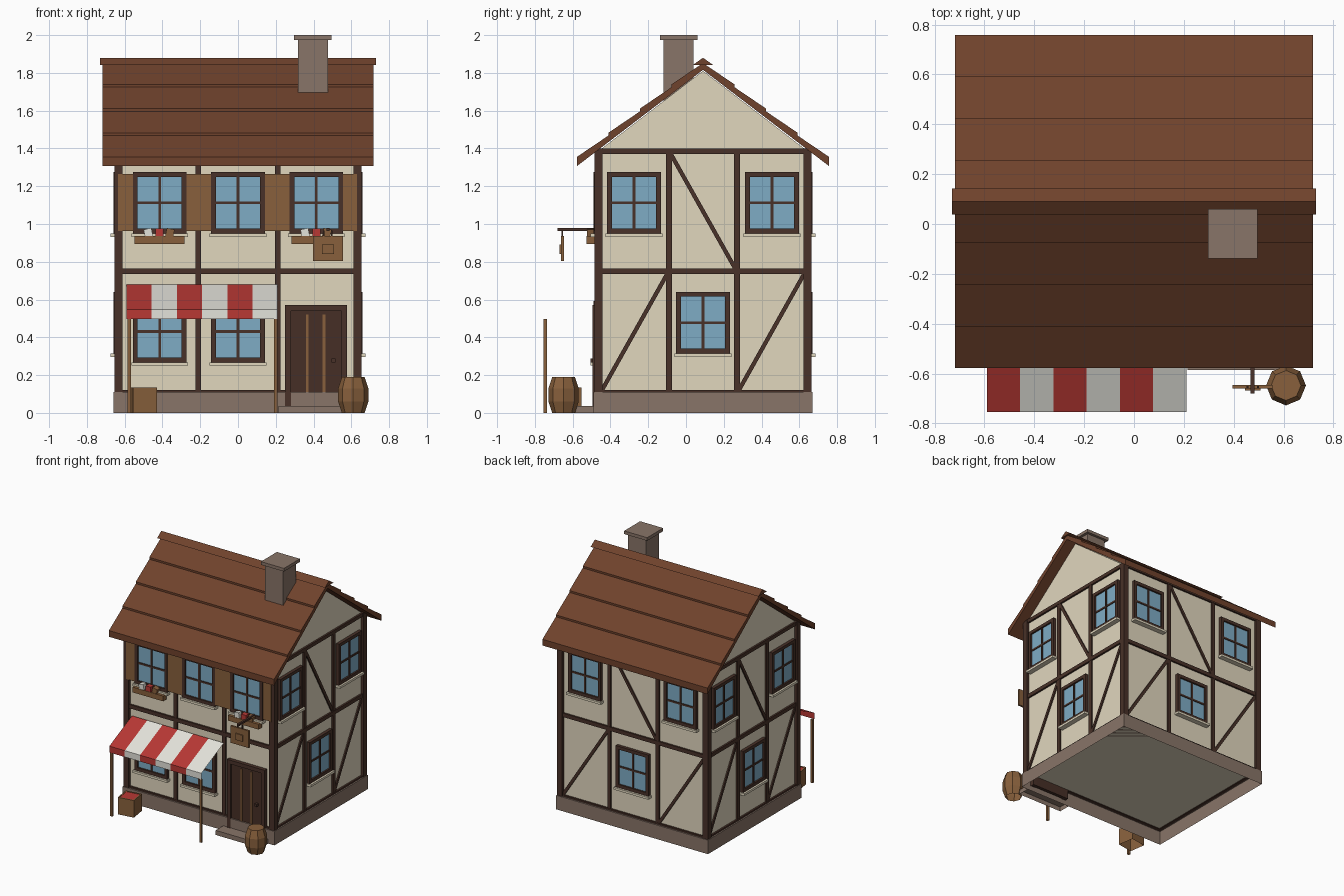
import bpy, bmesh, math
from mathutils import Matrix, Vector

if "Cube" in bpy.data.objects:
    bpy.data.objects.remove(bpy.data.objects["Cube"], do_unlink=True)


def material(name, *rgb):
    lin = [((c / 255 + 0.055) / 1.055) ** 2.4 for c in rgb] + [1]
    m = bpy.data.materials.new(name)
    m.use_nodes = True
    m.diffuse_color = lin
    m.node_tree.nodes["Principled BSDF"].inputs["Base Color"].default_value = lin
    return m


PLASTER = material("plaster", 225, 215, 190)
TIMBER = material("dark timber", 72, 49, 40)
DOOR = material("door brown", 70, 47, 38)
ROOF = material("roof tile", 111, 66, 44)
STONE = material("stone", 137, 117, 104)
GLASS = material("glass blue", 126, 172, 197)
WOOD = material("light wood", 136, 96, 60)
RED = material("red", 184, 56, 52)
WHITE = material("white", 228, 227, 219)

HX, HY, CY = 0.635, 0.555, 0.09   # wall half sizes and house centre
I = Matrix()


def finish(name, bm, *mats):
    bmesh.ops.recalc_face_normals(bm, faces=bm.faces)
    # parts standing on the ground are open underneath
    ground = [f for f in bm.faces if all(v.co.z < .001 for v in f.verts)]
    bmesh.ops.delete(bm, geom=ground, context="FACES")
    me = bpy.data.meshes.new(name)
    bm.to_mesh(me)
    bm.free()
    for m in mats:
        me.materials.append(m)
    ob = bpy.data.objects.new(name, me)
    bpy.context.collection.objects.link(ob)
    return ob


def boxes(name, mat, items, M=I):
    """One object made of boxes given as (x0, x1, y0, y1, z0, z1)."""
    bm = bmesh.new()
    for x0, x1, y0, y1, z0, z1 in items:
        mid = Vector((x0 + x1, y0 + y1, z0 + z1)) / 2
        size = Matrix.Diagonal((x1 - x0, y1 - y0, z1 - z0, 1))
        bmesh.ops.create_cube(bm, size=1, matrix=M @ Matrix.Translation(mid) @ size)
    return finish(name, bm, mat)


def prism(name, mat, profile, x0, x1):
    """Extrude a (y, z) profile along x."""
    bm = bmesh.new()
    face = bm.faces.new([bm.verts.new((x0, y, z)) for y, z in profile])
    ext = bmesh.ops.extrude_face_region(bm, geom=[face], use_keep_orig=True)["geom"]
    moved = [v for v in ext if isinstance(v, bmesh.types.BMVert)]
    bmesh.ops.translate(bm, verts=moved, vec=(x1 - x0, 0, 0))
    return finish(name, bm, mat)


def wall_matrix(turn, depth):
    """Wall frame: x runs along the wall, -y points outward."""
    return (Matrix.Translation((0, CY, 0)) @ Matrix.Rotation(math.radians(turn), 4, "Z")
            @ Matrix.Translation((0, -depth, 0)))


def window(M, name, u, z):
    w, h, t = 0.142, 0.325, 0.025
    boxes(name + "_glass", GLASS, [(u - w + .01, u + w - .01, -.012, .01, z + .01, z + h - .01)], M)
    c = z + h / 2
    boxes(name + "_frame", TIMBER, [
        (u - w, u - w + t, -.025, .01, z, z + h), (u + w - t, u + w, -.025, .01, z, z + h),
        (u - w + t, u + w - t, -.025, .01, z, z + t),
        (u - w + t, u + w - t, -.025, .01, z + h - t, z + h),
        (u - .007, u + .007, -.019, 0, z + t, z + h - t),
        (u - w + t, u + w - t, -.018, 0, c - .007, c + .007)], M)
    boxes(name + "_sill", PLASTER, [(u - .15, u + .15, -.04, .01, z - .018, z)], M)


def brace(M, name, a, b):
    d = Vector((b[0] - a[0], 0, b[1] - a[1]))
    R = (Matrix.Translation(((a[0] + b[0]) / 2, 0, (a[1] + b[1]) / 2))
         @ Matrix.Rotation(-math.atan2(d.z, d.x), 4, "Y"))
    h = d.length / 2
    boxes(name, TIMBER, [(-h, h, -.01, .01, -.011, .011)], M @ R)


# House body
boxes("foundation", STONE, [(-.66, .66, CY - .58, CY + .58, 0, .11)])
boxes("walls", PLASTER, [(-HX, HX, CY - HY, CY + HY, .11, 1.385)])
prism("gable", PLASTER, [(CY - HY, 1.385), (CY + HY, 1.385), (CY, 1.811)], -HX, HX)
boxes("corner_posts", TIMBER, [
    (sx * .633 - .022, sx * .633 + .022, CY + sy * .553 - .022, CY + sy * .553 + .022, .11, 1.39)
    for sx in (-1, 1) for sy in (-1, 1)])

# Timber framing and windows on all four walls
walls = {"front": (0, HY, HX, .21, .415), "left": (90, HX, HY, .18, .365),
         "back": (180, HY, HX, .21, .415), "right": (270, HX, HY, .18, .365)}
for side, (turn, depth, half, post, win) in walls.items():
    M = wall_matrix(turn, depth)
    boxes(side + "_beams", TIMBER, [(-half, half, -.014, .01, z - t, z + t)
                                    for z, t in ((.114, .008), (.75, .015), (1.385, .014))], M)
    boxes(side + "_posts", TIMBER, [(u - .015, u + .015, -.012, .01, .11, 1.385)
                                    for u in (-post, post)], M)
    if side == "front":
        uppers, lowers, low = (-win, 0, win), (-win, 0), .268
    else:
        uppers, lowers, low = (-win, win), (0,), .315
        brace(M, side + "_brace_top", (-post + .01, 1.37), (post - .01, .765))
        brace(M, side + "_brace_low_a", (-half + .02, .12), (-post - .01, .735))
        brace(M, side + "_brace_low_b", (post + .01, .12), (half - .02, .735))
    for i, u in enumerate(uppers):
        window(M, f"{side}_upper_window_{i}", u, .95)
    for i, u in enumerate(lowers):
        window(M, f"{side}_lower_window_{i}", u, low)

# Stepped roof, ridge cap and chimney
rows, run, rise = 4, .167, .128
half_top = []
for k in range(rows):
    half_top += [((k - rows) * run, 1.355 + k * rise), ((k + 1 - rows) * run, 1.468 + k * rise)]
left = [(CY + y, z) for y, z in half_top]
right = [(CY - y, z) for y, z in reversed(half_top[:-1])]
eave = rows * run
prism("roof", ROOF, [(CY - eave, 1.306)] + left + right + [(CY + eave, 1.306), (CY, 1.816)], -.718, .718)
prism("ridge_cap", ROOF, [(CY - .052, 1.843), (CY + .052, 1.843), (CY, 1.88)], -.73, .73)
boxes("chimney", STONE, [(.318, .476, -.118, .04, 1.64, 1.98), (.296, .496, -.138, .06, 1.975, 2)])

# Front shutters
F = wall_matrix(0, HY)
boxes("shutters", WOOD, [(a, b, -.022, 0, .962, 1.265) for a, b in
                         ((-.635, -.557), (-.273, -.142), (.142, .273), (.557, .63))], F)

# Flower boxes
for side, u in (("right", -.415), ("left", .415)):
    boxes(side + "_flower_box", WOOD, [(u - .133, u + .133, -.062, -.02, .895, .936)], F)
    for i, (dx, mat) in enumerate(((-.06, WHITE), (0, RED), (.055, WOOD))):
        turn = Matrix.Rotation(.2 * (i - 1), 4, "Y")
        boxes(f"{side}_flower_{i}", mat, [(-.021, .021, -.018, .018, -.021, .021)],
              F @ Matrix.Translation((u + dx, -.041, .954)) @ turn)

# Door, planks, knob and step
boxes("door_frame", TIMBER, [(.25, .28, -.03, .01, .036, .57), (.547, .578, -.03, .01, .036, .57),
                             (.28, .547, -.03, .01, .54, .57)], F)
boxes("door", DOOR, [(.28, .547, -.015, .01, .036, .54)], F)
boxes("door_strips", WOOD, [(u - .007, u + .007, -.02, -.01, .1, .52) for u in (.367, .455)], F)
boxes("door_knob", TIMBER, [(.495, .515, -.04, -.01, .268, .288)], F)
boxes("door_step", STONE, [(.215, .605, -.585, -.485, 0, .036)])

# Hanging sign
boxes("sign_bracket", TIMBER, [(.468, .484, -.68, -.465, .962, .978)])
boxes("sign_links", TIMBER, [(u - .004, u + .004, -.658, -.65, .93, .965) for u in (.455, .497)])
boxes("sign_board", WOOD, [(.396, .556, -.661, -.646, .803, .937)])
boxes("sign_plate", WOOD, [(.445, .507, -.669, -.66, .842, .892)])

# Striped awning cloth and its posts
bm = bmesh.new()
profile = [(-.475, .68), (-.755, .548), (-.755, .498)]
stripe = .8 / 6
columns = [[bm.verts.new((-.59 + i * stripe, y, z)) for y, z in profile] for i in range(7)]
for i in range(6):
    for j in range(2):
        f = bm.faces.new((columns[i][j], columns[i][j + 1], columns[i + 1][j + 1], columns[i + 1][j]))
        f.material_index = i % 2
finish("awning", bm, RED, WHITE)
boxes("awning_posts", WOOD, [(u - .009, u + .009, -.754, -.737, 0, .497) for u in (-.575, .2)])

# Barrel
bm = bmesh.new()
for z0, z1, r0, r1 in ((0, .06, .06, .08), (.06, .13, .08, .08), (.13, .19, .08, .06)):
    bmesh.ops.create_cone(bm, cap_ends=True, segments=8, radius1=r0, radius2=r1, depth=z1 - z0,
                          matrix=Matrix.Translation((.61, -.648, (z0 + z1) / 2)))
# drop the caps between the stacked rings
inner = [f for f in bm.faces if len(f.verts) == 8 and .01 < f.calc_center_median().z < .18]
bmesh.ops.delete(bm, geom=inner, context="FACES")
bmesh.ops.remove_doubles(bm, verts=bm.verts, dist=.0005)
finish("barrel", bm, WOOD)

# Crate of red fruit
C = Matrix.Translation((-.502, -.627, 0)) @ Matrix.Rotation(.15, 4, "Z")
s = .064
boxes("crate", WOOD, [(-s, s, -s, s, 0, .115), (-s, s, -s, -s + .01, .115, .134),
                      (-s, s, s - .01, s, .115, .134), (-s, -s + .01, -s, s, .115, .134),
                      (s - .01, s, -s, s, .115, .134)], C)
boxes("crate_fruit", RED, [(-s + .01, s - .01, -s + .01, s - .01, .11, .131)], C)
